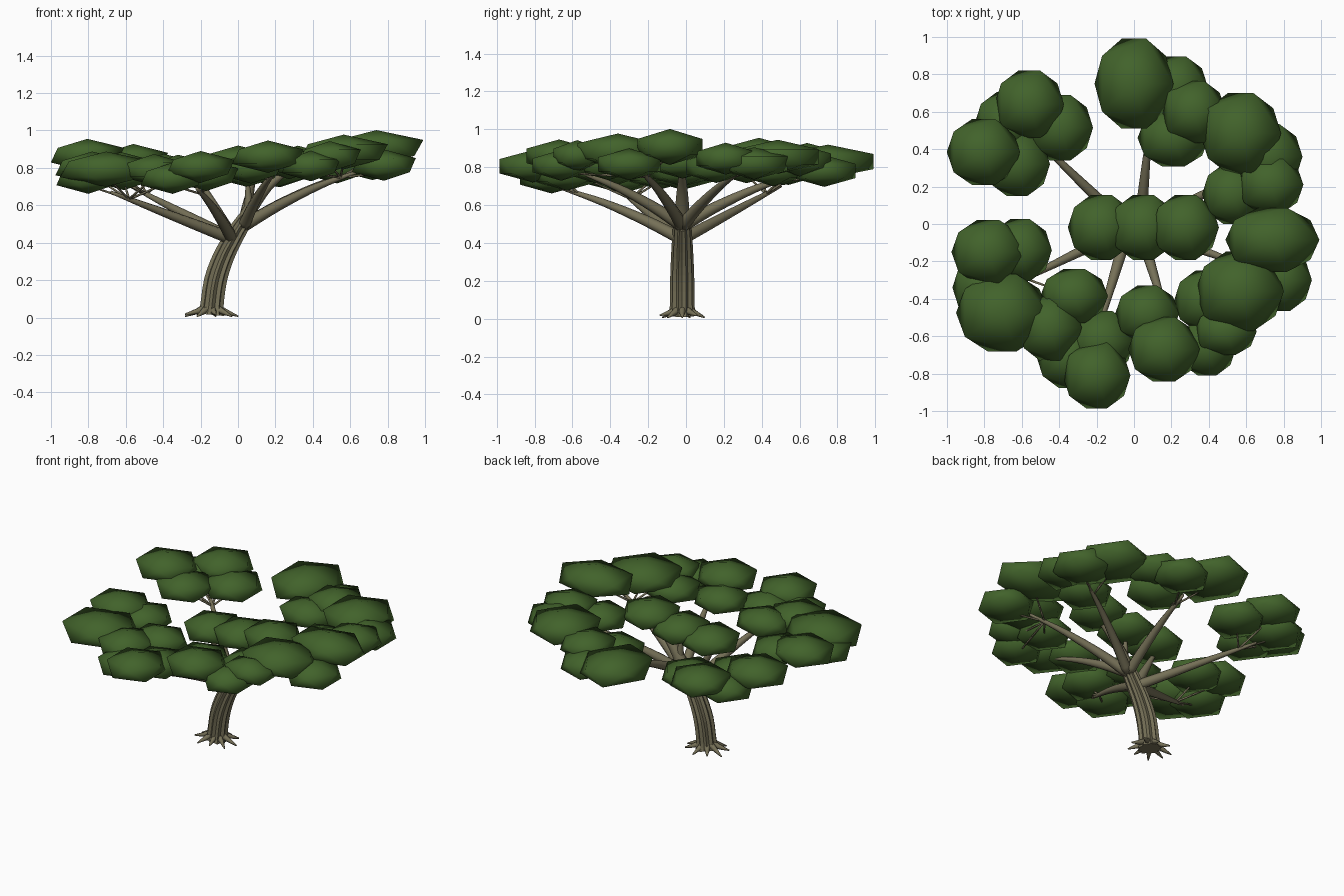
import bpy, bmesh, math
from mathutils import Vector, Matrix

if "Cube" in bpy.data.objects:
    bpy.data.objects.remove(bpy.data.objects["Cube"])


def material(name, rgb):
    m = bpy.data.materials.new(name)
    m.diffuse_color = (*rgb, 1)
    m.use_nodes = True
    m.node_tree.nodes["Principled BSDF"].inputs["Base Color"].default_value = m.diffuse_color
    return m


LEAF = material("leaf_green", (0.054, 0.124, 0.024))
BARK = material("bark_brown", (0.18, 0.163, 0.096))


def finish(bm, name, mat, smooth=True):
    bmesh.ops.recalc_face_normals(bm, faces=bm.faces[:])
    me = bpy.data.meshes.new(name)
    bm.to_mesh(me)
    bm.free()
    me.materials.append(mat)
    for p in me.polygons:
        p.use_smooth = smooth
    ob = bpy.data.objects.new(name, me)
    bpy.context.collection.objects.link(ob)


def spline(pts, steps):
    """Smooth path through (x, y, z, radius) points."""
    pts = [Vector(p) for p in pts]
    ext = [2 * pts[0] - pts[1]] + pts + [2 * pts[-1] - pts[-2]]
    out = []
    for i in range(len(pts) - 1):
        a, b, c, d = ext[i:i + 4]
        for s in range(steps):
            t = s / steps
            out.append(0.5 * (2 * b + (c - a) * t + (2 * a - 5 * b + 4 * c - d) * t * t
                              + (3 * b - a - 3 * c + d) * t ** 3))
    return out + [pts[-1]]


def tube(bm, pts, sides=8, steps=3, groove=0.0):
    """Tapered tube along a path, optionally with lengthwise grooves."""
    path = spline(pts, steps)
    rings = []
    for i, p in enumerate(path):
        a, b = path[max(i - 1, 0)], path[min(i + 1, len(path) - 1)]
        rot = (b - a).to_3d().to_track_quat('Z', 'Y')
        ring = []
        for k in range(sides):
            ang = math.tau * k / sides
            r = p[3] * (1 - groove * (k % 2))
            ring.append(bm.verts.new(p.to_3d() + rot @ Vector((r * math.cos(ang), r * math.sin(ang), 0))))
        rings.append(ring)
    for r0, r1 in zip(rings, rings[1:]):
        for k in range(sides):
            n = (k + 1) % sides
            bm.faces.new((r0[k], r0[n], r1[n], r1[k]))
    bm.faces.new(rings[0])
    bm.faces.new(rings[-1])


def leaves(name, clumps):
    """Flattened faceted clumps: x, y, z, half width and optional depth ratio."""
    bm = bmesh.new()
    for x, y, z, size, *ratio in clumps:
        depth = size * (ratio[0] if ratio else 0.97)
        size_mat = Matrix.Diagonal((size / .89, depth / .846, .06 + .14 * size, 1))
        bmesh.ops.create_icosphere(bm, subdivisions=1, radius=1,
                                   matrix=Matrix.Translation((x, y, z)) @ size_mat)
    finish(bm, name + "_leaves", LEAF)


def limb(bm, start, end, thick=.034, rise=.06):
    """Bough that arches up from the fork and tapers to its tip."""
    a, b = Vector(start), Vector(end)
    pts = []
    for t, width in ((0, 1), (.3, .84), (.65, .58), (1, .25)):
        p = a.lerp(b, t) + Vector((0, 0, rise * math.sin(math.pi * t)))
        pts.append((*p, thick * width))
    tube(bm, pts, 8, 4)


def bough(name, start, end, rise, clumps):
    """One bough with its leaf clumps and a thin twig up into each clump."""
    leaves(name, clumps)
    bm = bmesh.new()
    limb(bm, start, end, rise=rise)
    knot = Vector(start).lerp(Vector(end), .85) + Vector((0, 0, rise * .45))
    for x, y, z, size, *_ in clumps:
        tip = Vector((x, y, z - .04))
        mid = knot.lerp(tip, .5)
        tube(bm, [(*knot, .007), (*mid, .006), (*tip, .004)], 5, 2)
    finish(bm, name + "_bough", BARK)


LOW = (-.03, -.02, .42)
HIGH = (.03, -.02, .49)

bough("back", HIGH, (.09, .58, .76), .025,
      [(0, .75, .83, .21, 1.14), (.225, .73, .78, .17), (.21, .46, .785, .19, .8), (.32, .6, .835, .17)])
bough("right_back", HIGH, (.62, .29, .78), .025,
      [(.57, .485, .855, .215, 1), (.72, .36, .82, .18), (.53, .16, .8, .165), (.73, .21, .845, .175, .88)])
bough("right_front", HIGH, (.64, -.24, .78), .025,
      [(.74, -.085, .907, .25, .68), (.78, -.3, .815, .17), (.565, -.36, .885, .235, .9),
       (.38, -.41, .815, .165), (.49, -.575, .86, .165, .76), (.39, -.66, .81, .155)])
bough("front", HIGH, (.19, -.55, .77), .025,
      [(.16, -.67, .86, .19, .9), (.07, -.48, .8, .17, .88)])
bough("front_left", LOW, (-.22, -.66, .69), .02,
      [(-.2, -.81, .805, .18), (-.17, -.63, .76, .17), (-.35, -.71, .745, .17)])
bough("left", LOW, (-.68, -.34, .67), 0,
      [(-.45, -.555, .79, .17, 1.03), (-.705, -.475, .793, .245, .84), (-.32, -.385, .785, .18, .8),
       (-.78, -.15, .80, .195, .87), (-.61, -.14, .765, .17), (-.8, -.34, .745, .17)])
bough("left_back", LOW, (-.57, .5, .7), 0,
      [(-.805, .385, .868, .195, .9), (-.56, .64, .842, .185), (-.395, .515, .79, .175, 1),
       (-.625, .32, .80, .175), (-.68, .54, .79, .17)])

# Middle crown with limbs rising under it
crown = [(-.175 + .225 * i, -.018, z, .178) for i, z in enumerate((.765, .783, .825))]
leaves("centre", crown)
bm = bmesh.new()
limb(bm, LOW, (-.2, -.03, .73), .036, 0)
limb(bm, (.06, -.02, .56), (.05, -.02, .74), .026, 0)
finish(bm, "centre_limbs", BARK)

# Leaning grooved trunk that carries on into the right side of the crown
bm = bmesh.new()
tube(bm, [(-.145, -.02, .015, .078), (-.14, -.02, .06, .066), (-.12, -.02, .2, .064),
          (-.075, -.02, .33, .059), (-.01, -.02, .45, .052), (.04, -.02, .53, .044)], 20, 3, .2)
finish(bm, "trunk", BARK, False)
bm = bmesh.new()
tube(bm, [(.025, -.02, .5, .042), (.08, -.02, .6, .036), (.16, -.02, .7, .026), (.26, -.02, .78, .014)], 8, 3)
finish(bm, "trunk_leader", BARK)

# Pointed roots around the base
bm = bmesh.new()
for k in range(9):
    a = math.tau * k / 9
    c, s = math.cos(a), math.sin(a)
    tube(bm, [(-.145 + c * out, -.02 + s * out * .82, z, r)
              for out, z, r in ((.03, .055, .022), (.075, .034, .017), (.147, .006 + .012 * (k % 2), .004))], 6, 2)
finish(bm, "roots", BARK)
